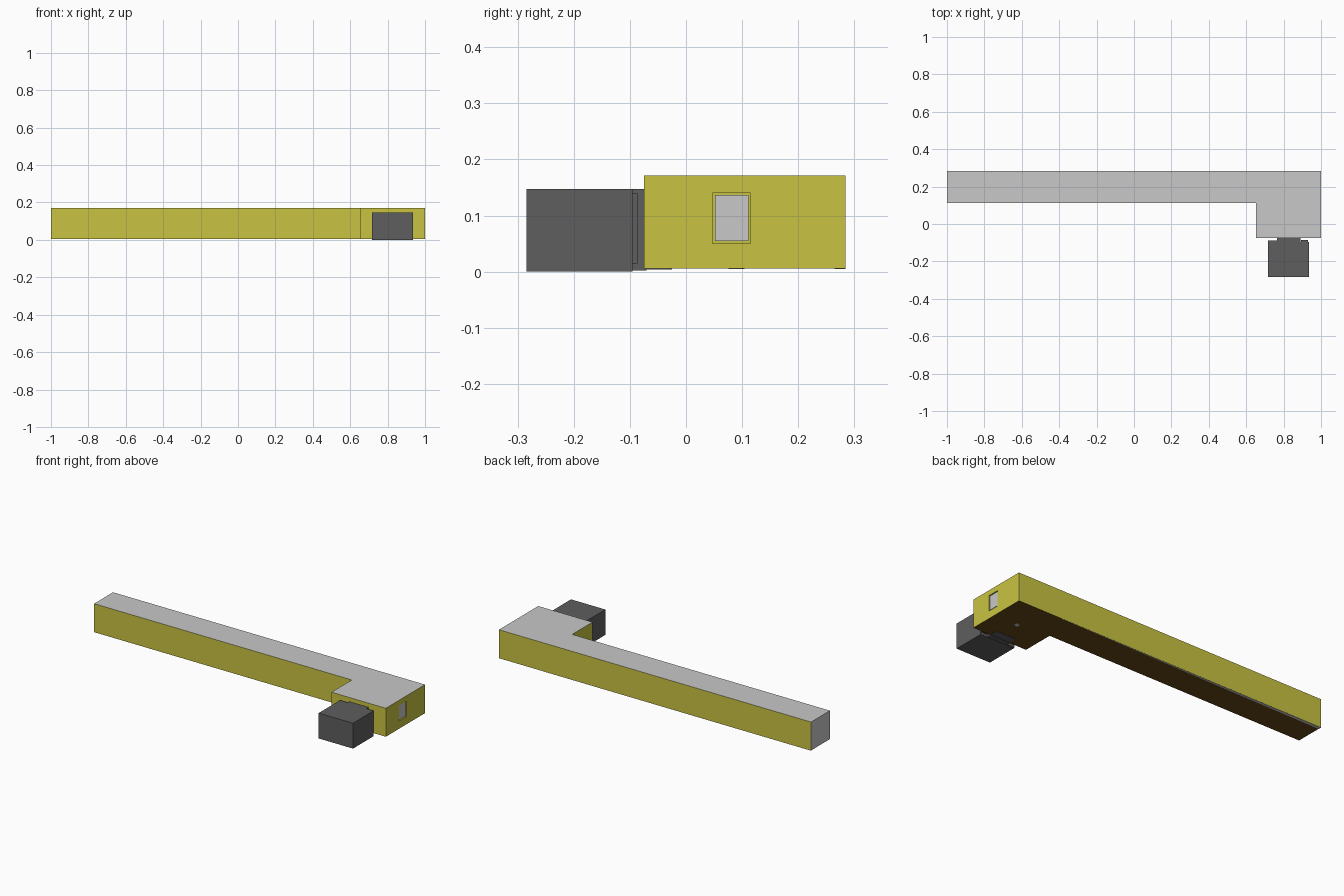
import bpy, bmesh, math

if "Cube" in bpy.data.objects:
    bpy.data.objects.remove(bpy.data.objects["Cube"])


def material(name, rgb):
    m = bpy.data.materials.new(name)
    m.diffuse_color = (*rgb, 1)
    m.use_nodes = True
    m.node_tree.nodes["Principled BSDF"].inputs["Base Color"].default_value = m.diffuse_color
    return m


YELLOW = material("yellow paint", (0.584, 0.552, 0.054))
GREY = material("light grey", (0.578, 0.578, 0.578))
DARK = material("dark grey", (0.112, 0.112, 0.112))
BROWN = material("dark brown", (0.13, 0.06, 0.008))


def prism(name, outline, z0, z1, mats):
    """Extrude a counter-clockwise outline from z0 to z1."""
    bm = bmesh.new()
    face = bm.faces.new([bm.verts.new((x, y, z0)) for x, y in outline])
    top = bmesh.ops.extrude_face_region(bm, geom=[face])["geom"]
    for v in top:
        if isinstance(v, bmesh.types.BMVert):
            v.co.z = z1
    bmesh.ops.recalc_face_normals(bm, faces=bm.faces)
    me = bpy.data.meshes.new(name)
    bm.to_mesh(me)
    bm.free()
    for m in mats:
        me.materials.append(m)
    ob = bpy.data.objects.new(name, me)
    bpy.context.collection.objects.link(ob)
    return ob


def box(name, x0, x1, y0, y1, z0, z1, mat):
    return prism(name, [(x0, y0), (x1, y0), (x1, y1), (x0, y1)], z0, z1, [mat])


# L-shaped building: yellow walls, grey roof and left end, brown underside
Z0, Z1 = 0.006, 0.171
body = prism("building_body",
             [(-1, 0.111), (0.652, 0.111), (0.652, -0.075), (1, -0.075),
              (1, 0.284), (-1, 0.284)], Z0, Z1, [YELLOW, GREY, BROWN])
for p in body.data.polygons:
    if p.normal.z > 0.5 or (p.normal.x < -0.5 and p.center.x < -0.9):
        p.material_index = 1
    elif p.normal.z < -0.5:
        p.material_index = 2

# Recessed window in the right end wall
cutter = box("window_cutter", 0.992, 1.1, 0.047, 0.115, 0.050, 0.140, YELLOW)
cutter.hide_render = True
cutter.hide_viewport = True
cut = body.modifiers.new("window recess", 'BOOLEAN')
cut.operation = 'DIFFERENCE'
cut.solver = 'EXACT'
cut.object = cutter
box("window_pane", 0.990, 0.996, 0.052, 0.111, 0.055, 0.137, GREY)

# Dark entrance block with its neck and side tab
box("entrance_block", 0.716, 0.936, -0.284, -0.095, 0.0, 0.147, DARK)
box("entrance_neck", 0.765, 0.890, -0.096, -0.070, 0.002, 0.147, DARK)
box("entrance_side_tab", 0.894, 0.930, -0.096, -0.086, 0.015, 0.140, DARK)
box("entrance_left_lip", 0.716, 0.766, -0.096, -0.089, 0.002, 0.147, DARK)
box("entrance_foot", 0.765, 0.890, -0.080, -0.025, 0.004, 0.012, DARK)

# Grey sliver along the back edge of the underside
prism("underside_strip", [(-1, 0.265), (0.71, 0.283), (-1, 0.284)],
      Z0 - 0.001, Z0 + 0.001, [GREY])

# Small round plate under the wide end
prism("underside_disc",
      [(0.85 + 0.014 * math.cos(math.tau * i / 12),
        0.09 + 0.014 * math.sin(math.tau * i / 12)) for i in range(12)],
      Z0 - 0.001, Z0 + 0.001, [GREY])
